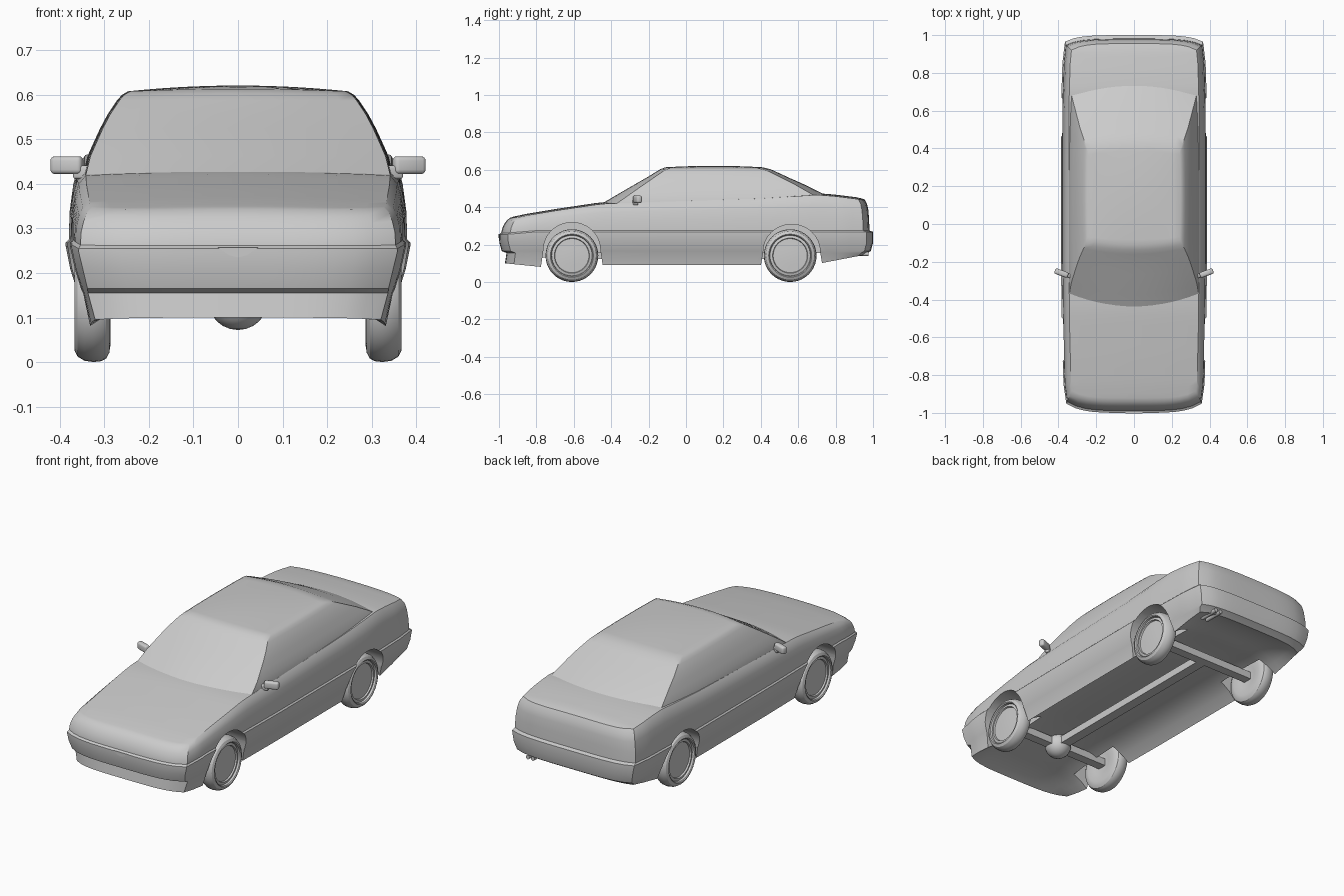
import bpy, bmesh, math
from mathutils import Matrix

if "Cube" in bpy.data.objects:
    bpy.data.objects.remove(bpy.data.objects["Cube"], do_unlink=True)

grey = bpy.data.materials.new("plain_grey")
grey.use_nodes = True
grey.diffuse_color = (0.6, 0.6, 0.6, 1)
grey.node_tree.nodes["Principled BSDF"].inputs["Base Color"].default_value = (0.6, 0.6, 0.6, 1)


def lookup(table, v):
    """Linear interpolation in a list of (key, value) pairs."""
    if v <= table[0][0]:
        return table[0][1]
    for (a, p), (b, q) in zip(table, table[1:]):
        if v <= b:
            return p + (q - p) * (v - a) / (b - a)
    return table[-1][1]


def activate(obj):
    bpy.ops.object.select_all(action='DESELECT')
    obj.select_set(True)
    bpy.context.view_layer.objects.active = obj


def smooth(obj, angle=32):
    activate(obj)
    bpy.ops.object.shade_smooth_by_angle(angle=math.radians(angle))


def make(name, bm):
    bmesh.ops.recalc_face_normals(bm, faces=bm.faces)
    mesh = bpy.data.meshes.new(name)
    bm.to_mesh(mesh)
    bm.free()
    mesh.materials.append(grey)
    obj = bpy.data.objects.new(name, mesh)
    bpy.context.collection.objects.link(obj)
    return obj


def shell(name, us, ts, rs, shape):
    """Closed box grid whose surface points are placed by shape(u, t, r)."""
    bm, cache, axes = bmesh.new(), {}, (us, ts, rs)

    def vert(key):
        if key not in cache:
            cache[key] = bm.verts.new(shape(*(axes[n][key[n]] for n in range(3))))
        return cache[key]

    for n in range(3):
        a, b = [m for m in range(3) if m != n]
        for side in (0, len(axes[n]) - 1):
            for i in range(len(axes[a]) - 1):
                for j in range(len(axes[b]) - 1):
                    quad = []
                    for di, dj in ((0, 0), (1, 0), (1, 1), (0, 1)):
                        key = [0, 0, 0]
                        key[n], key[a], key[b] = side, i + di, j + dj
                        quad.append(vert(tuple(key)))
                    bm.faces.new(quad)
    return make(name, bm)


def box(name, centre, size, bevel=0, turn=0):
    bm = bmesh.new()
    bmesh.ops.create_cube(bm, size=1)
    bmesh.ops.scale(bm, vec=size, verts=bm.verts)
    if bevel:
        bmesh.ops.bevel(bm, geom=bm.edges[:], offset=bevel, segments=3, profile=0.5, affect='EDGES')
    bmesh.ops.rotate(bm, matrix=Matrix.Rotation(turn, 3, 'Z'), verts=bm.verts)
    bmesh.ops.translate(bm, vec=centre, verts=bm.verts)
    obj = make(name, bm)
    if bevel:
        smooth(obj)
    return obj


def prism(name, points, push):
    """Flat outline pushed along a vector into a solid."""
    bm = bmesh.new()
    face = bm.faces.new([bm.verts.new(p) for p in points])
    grown = bmesh.ops.extrude_face_region(bm, geom=[face], use_keep_orig=True)["geom"]
    bmesh.ops.translate(bm, vec=push, verts=[g for g in grown if isinstance(g, bmesh.types.BMVert)])
    return make(name, bm)


def cut(obj, cutter):
    cutter.hide_render = True
    mod = obj.modifiers.new("cut", 'BOOLEAN')
    mod.operation, mod.solver, mod.object = 'DIFFERENCE', 'EXACT', cutter
    activate(obj)
    bpy.ops.object.modifier_apply(modifier=mod.name)
    bpy.data.objects.remove(cutter, do_unlink=True)


def spread(count):
    return [2 * i / count - 1 for i in range(count + 1)]


# Lower body: deck height, underside, ends and widths
deck = [(-0.97, 0.332), (-0.93, 0.348), (-0.85, 0.365), (-0.7, 0.39), (-0.45, 0.427), (-0.2, 0.436),
        (0.4, 0.455), (0.7, 0.475), (0.8, 0.467), (0.92, 0.452), (0.97, 0.437)]
underside = [(-0.97, 0.1), (-0.77, 0.08), (-0.44, 0.09), (0.42, 0.09), (0.72, 0.1), (0.97, 0.148)]
nose = [(0.09, -0.968), (0.15, -0.965), (0.155, -0.96), (0.165, -0.985), (0.21, -0.998), (0.268, -1.0),
        (0.275, -0.988), (0.33, -0.982), (0.38, -0.972), (0.41, -0.96), (0.43, -0.942)]
tail = [(0.09, 0.955), (0.155, 0.97), (0.165, 0.988), (0.21, 1.0), (0.268, 1.0), (0.275, 0.981),
        (0.33, 0.979), (0.38, 0.975), (0.41, 0.968), (0.43, 0.955)]
width = [(0.09, 0.342), (0.155, 0.358), (0.165, 0.363), (0.21, 0.377), (0.26, 0.387), (0.268, 0.387),
         (0.275, 0.38), (0.28, 0.38), (0.33, 0.378), (0.38, 0.37), (0.41, 0.361), (0.43, 0.345)]
plan = [(-1, 0.9), (-0.94, 0.93), (-0.85, 0.965), (-0.6, 0.985), (-0.2, 1), (0.6, 1),
        (0.85, 0.98), (0.95, 0.95), (1, 0.925)]


def body_shape(u, t, r):
    y = abs(t) * lookup(nose if t < 0 else tail, r)
    y -= (0.022 if t > 0 else -0.036) * u ** 4 * t ** 8 + math.copysign(0.012 * u ** 10 * t ** 20, t)
    dip = 0.013 * min(1, max(0, (-y - 0.8) / 0.15))  # bumper line sinks at the nose
    if r > 0.28:
        share = (r - 0.28) / 0.15
        z = 0.28 - dip + share * (lookup(deck, y) - 0.28 + dip) - 0.009 * share * u * u
    else:
        z = r + (lookup(underside, y) - 0.09) * max(0, (0.155 - r) / 0.065)
        if r > 0.21:
            z -= dip
    if r == width[0][0]:
        z += 0.09 * (1 - u ** 4) * (1 - t ** 6)  # vaulted floor
    return u * lookup(width, r) * lookup(plan, y), y, z


body = shell("body", spread(16), [math.sin(v * math.pi / 2) * 0.6 + v * 0.4 for v in spread(40)],
             [r for r, _ in width], body_shape)

# Wheel arches: round on top, splayed at the foot
for side in (-1, 1):
    for y, top in ((-0.61, 0.318), (0.565, 0.308)):
        outline = [(side * 0.24, y - 0.165, -0.05), (side * 0.24, y - 0.165, 0.085)]
        for i in range(25):
            a = math.pi * (1 - i / 24)
            outline.append((side * 0.24, y + 0.152 * math.cos(a), top - 0.145 + 0.145 * math.sin(a)))
        outline += [(side * 0.24, y + 0.165, 0.085), (side * 0.24, y + 0.165, -0.05)]
        cut(body, prism("arch_cutter", outline, (side * 0.3, 0, 0)))
smooth(body)

# Cabin: sloping glass, inward leaning sides and crowned roof
screen = [(0, -0.485), (0.12, -0.44), (0.5, -0.305), (0.9, -0.16), (0.96, -0.137), (1, -0.11)]
rear_glass = [(0, 0.86), (0.3, 0.752), (0.6, 0.625), (0.9, 0.483), (0.96, 0.45), (1, 0.41)]
lean = [(0, 0.35), (0.15, 0.347), (0.3, 0.338), (0.45, 0.324), (0.7, 0.3), (0.9, 0.272), (0.96, 0.261), (1, 0.247)]


def cabin_shape(u, t, r):
    y = 0.15 + abs(t) * (lookup(screen if t < 0 else rear_glass, r) - 0.15)
    y -= math.copysign((0.085 - 0.06 * r) * u * u * t ** 4, t)
    z = 0.4 + 0.208 * r + 0.013 * max(0, r - 0.85) / 0.15 * (1 - u * u) * (1 - 0.6 * t * t)
    return u * lookup(lean, r) * (1 - 0.02 * t * t), y, z


cabin = shell("cabin", spread(14), spread(20), [0, 0.12, 0.3, 0.45, 0.6, 0.75, 0.9, 0.96, 1], cabin_shape)
smooth(cabin, 28)

# Wheels: lathed tyre and recessed rim
section = [(0.3, 0), (0.292, 0.06), (0.286, 0.1), (0.289, 0.12), (0.296, 0.133), (0.307, 0.139), (0.325, 0.141),
           (0.345, 0.138), (0.36, 0.129), (0.367, 0.115), (0.363, 0.11), (0.352, 0.108), (0.356, 0.094),
           (0.348, 0.091), (0.35, 0.05), (0.352, 0)]
for side, label in ((-1, "right"), (1, "left")):
    for y, place in ((-0.61, "front"), (0.557, "rear")):
        bm = bmesh.new()
        ring = [bm.verts.new((x * side, y, 0.141 + r)) for x, r in section]
        edges = [bm.edges.new(pair) for pair in zip(ring, ring[1:])]
        bmesh.ops.spin(bm, geom=ring + edges, cent=(0, y, 0.141), axis=(1, 0, 0),
                       angle=math.tau, steps=40, use_duplicate=False)
        bmesh.ops.remove_doubles(bm, verts=bm.verts, dist=0.0005)
        smooth(make(place + "_" + label + "_wheel", bm))

    # Door mirrors
    box(label + "_mirror", (side * 0.384, -0.26, 0.442), (0.075, 0.03, 0.04), 0.01, side * 0.35)
    box(label + "_mirror_arm", (side * 0.345, -0.273, 0.426), (0.05, 0.022, 0.03), 0.006, side * 0.35)

# Running gear
box("front_axle", (0, -0.61, 0.142), (0.6, 0.05, 0.04))
box("rear_axle", (0, 0.557, 0.142), (0.6, 0.05, 0.04))
box("drive_shaft", (0, -0.03, 0.142), (0.055, 1.17, 0.04))
bm = bmesh.new()
bmesh.ops.create_uvsphere(bm, u_segments=20, v_segments=12, radius=0.068)
bmesh.ops.translate(bm, vec=(0, -0.61, 0.14), verts=bm.verts)
smooth(make("sump", bm), 60)

# Twin exhaust
for x in (0.235, 0.265):
    bm = bmesh.new()
    bmesh.ops.create_cone(bm, cap_ends=True, segments=16, radius1=0.011, radius2=0.011, depth=0.11)
    bmesh.ops.rotate(bm, matrix=Matrix.Rotation(math.pi / 2, 3, 'X'), verts=bm.verts)
    bmesh.ops.translate(bm, vec=(x, 0.92, 0.15), verts=bm.verts)
    smooth(make("exhaust_pipe", bm))

# Pointed plate at the middle of the nose
prism("nose_point", [(x, -1.002, z) for x, z in ((-0.045, 0.257), (-0.02, 0.24), (0, 0.235), (0.02, 0.24), (0.045, 0.257))],
      (0, 0.008, 0))
